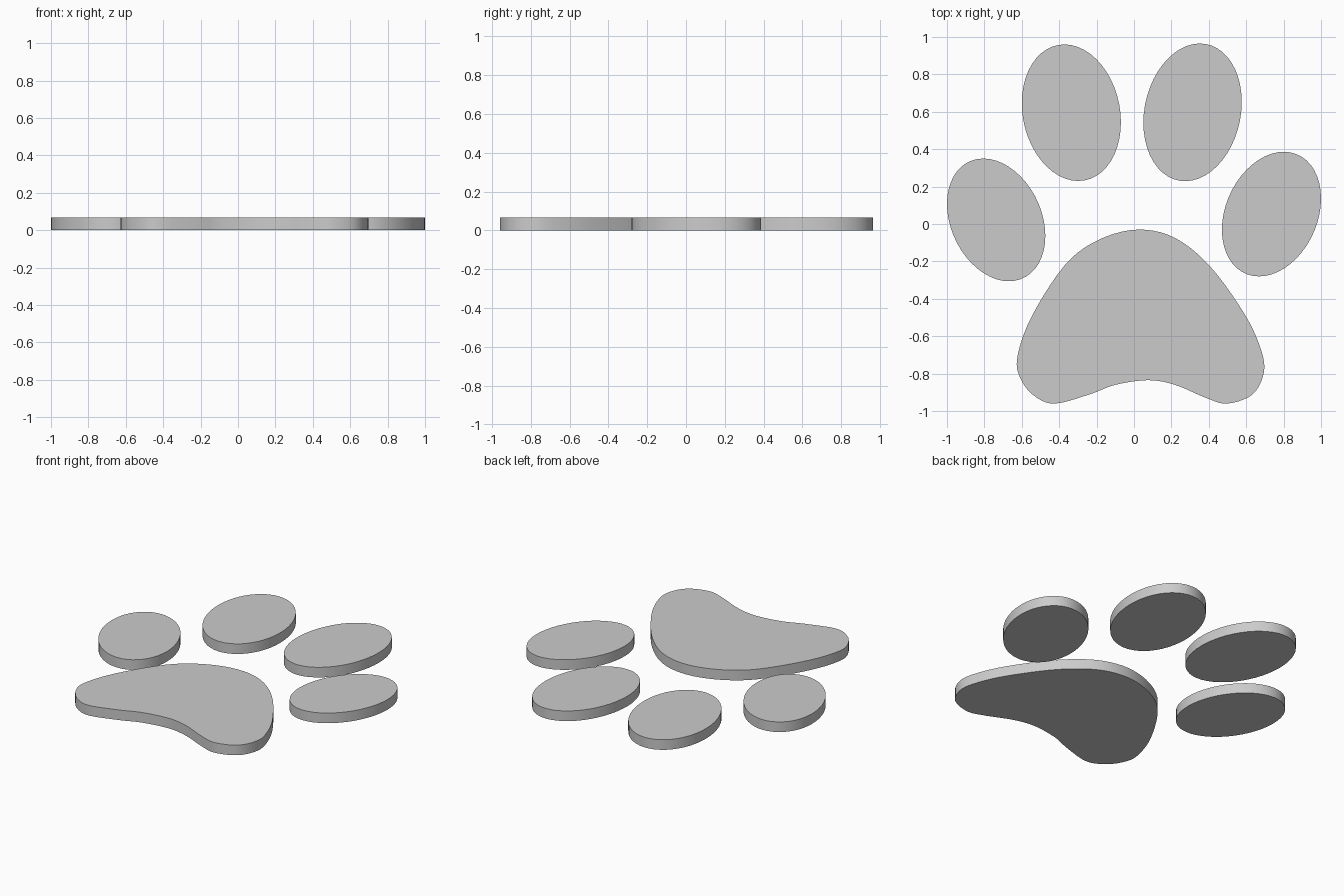
import bpy, bmesh, math
from mathutils import Vector

if "Cube" in bpy.data.objects:
    bpy.data.objects.remove(bpy.data.objects["Cube"])

HEIGHT = 0.067


def slab(name, outline):
    """Extrude a closed flat outline upward from the ground."""
    bm = bmesh.new()
    face = bm.faces.new([bm.verts.new((x, y, 0)) for x, y in outline])
    ext = bmesh.ops.extrude_face_region(bm, geom=[face], use_keep_orig=True)
    top = [g for g in ext["geom"] if isinstance(g, bmesh.types.BMVert)]
    bmesh.ops.translate(bm, verts=top, vec=(0, 0, HEIGHT))
    bmesh.ops.recalc_face_normals(bm, faces=bm.faces)
    mesh = bpy.data.meshes.new(name)
    bm.to_mesh(mesh)
    bm.free()
    ob = bpy.data.objects.new(name, mesh)
    bpy.context.collection.objects.link(ob)
    bpy.ops.object.select_all(action='DESELECT')
    ob.select_set(True)
    bpy.context.view_layer.objects.active = ob
    bpy.ops.object.shade_smooth_by_angle(angle=math.radians(40))


def leaning_oval(cx, cy, hx, hy, lean, n=48):
    """Tilted ellipse given by its half extents and lean."""
    phi = math.asin(lean)
    ts = [2 * math.pi * i / n for i in range(n)]
    return [(cx + hx * math.cos(t), cy + hy * math.sin(t + phi)) for t in ts]


def smooth_loop(points, steps=5):
    """Closed Catmull-Rom curve through the points."""
    p = [Vector(q) for q in points]
    n, out = len(p), []
    for i in range(n):
        a, b, c, d = (p[(i + k) % n] for k in (-1, 0, 1, 2))
        for s in range(steps):
            t = s / steps
            out.append(0.5 * (2 * b + (c - a) * t + (2 * a - 5 * b + 4 * c - d) * t**2
                              + (3 * b - a - 3 * c + d) * t**3))
    return out


# four toe pads
toes = {
    "outer_left_toe": (-0.737, 0.022, 0.263, 0.328, -0.26),
    "inner_left_toe": (-0.335, 0.595, 0.265, 0.365, -0.14),
    "inner_right_toe": (0.313, 0.597, 0.263, 0.368, 0.15),
    "outer_right_toe": (0.735, 0.053, 0.265, 0.333, 0.25),
}
for name, spec in toes.items():
    slab(name, leaning_oval(*spec))

# large main pad
main_pad = [
    (0.02, -0.03), (0.22, -0.075), (0.41, -0.23), (0.59, -0.48), (0.675, -0.66),
    (0.695, -0.79), (0.635, -0.91), (0.5, -0.96), (0.385, -0.93), (0.22, -0.86),
    (0.075, -0.835), (-0.1, -0.86), (-0.235, -0.91), (-0.42, -0.96),
    (-0.525, -0.925), (-0.6, -0.84), (-0.625, -0.72), (-0.55, -0.5),
    (-0.37, -0.22), (-0.19, -0.085),
]
slab("main_pad", smooth_loop(main_pad))
